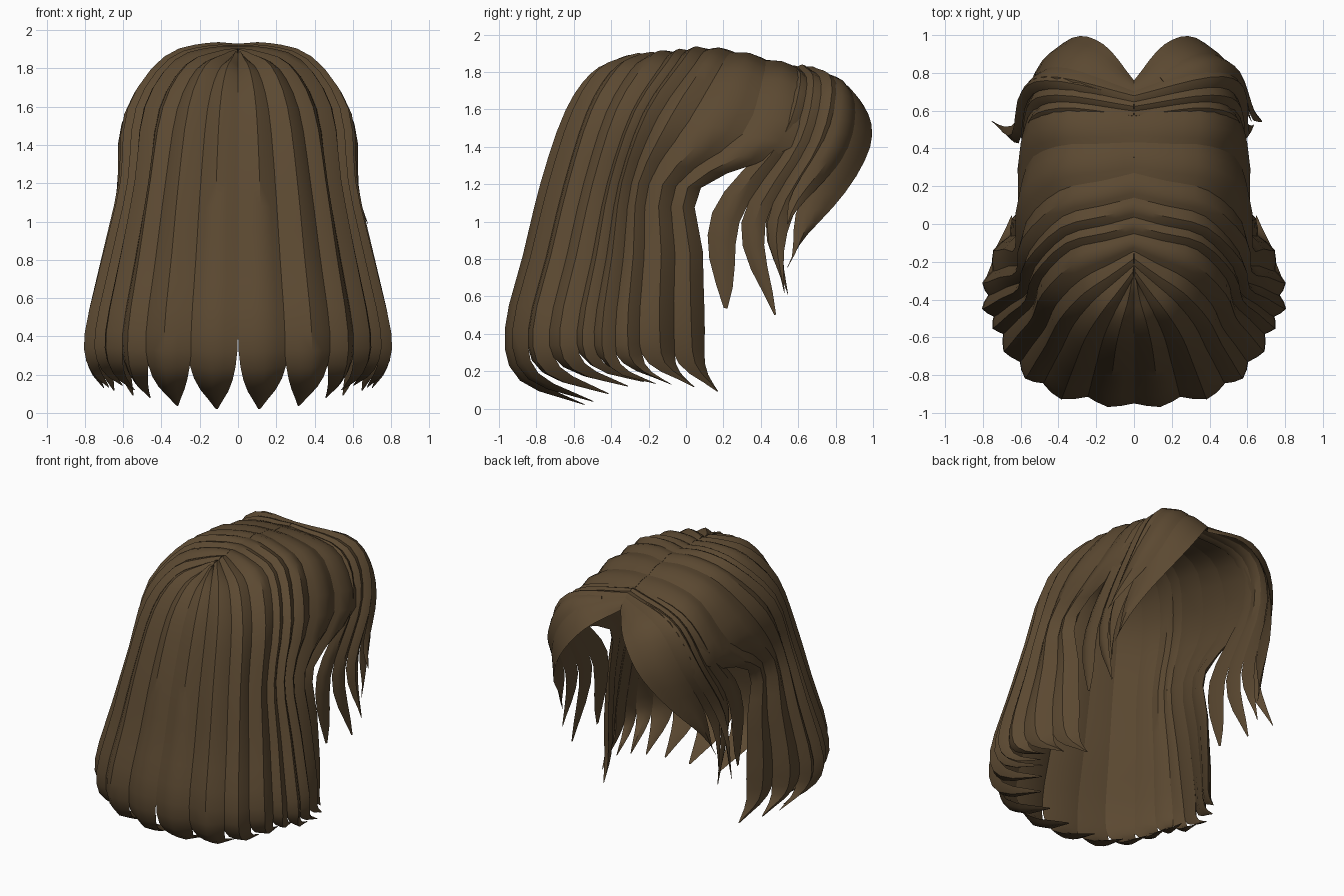
import bpy, bmesh, math
from mathutils import Vector

if "Cube" in bpy.data.objects:
    bpy.data.objects.remove(bpy.data.objects["Cube"])

brown = bpy.data.materials.new("dark_brown_hair")
brown.diffuse_color = (0.105, 0.066, 0.031, 1)
brown.use_nodes = True
brown.node_tree.nodes["Principled BSDF"].inputs["Base Color"].default_value = brown.diffuse_color


def spline(pts, s):
    """Catmull-Rom point at s in 0..1 through pts."""
    n = len(pts) - 1
    f = min(max(s, 0), 1) * n
    i = min(int(f), n - 1)
    k = f - i
    p1, p2 = pts[i], pts[i + 1]
    p0 = pts[i - 1] if i > 0 else p1 * 2 - p2
    p3 = pts[i + 2] if i + 2 <= n else p2 * 2 - p1
    return 0.5 * (2 * p1 + (p2 - p0) * k + (2 * p0 - 5 * p1 + 4 * p2 - p3) * k * k
                  + (3 * p1 - p0 - 3 * p2 + p3) * k ** 3)


def make_surface(guides):
    return lambda u, t: spline([spline(g, t) for g in guides], u / (len(guides) - 1))


def long_guide(part_y, part_z, rise, shoulder, temple, ear, swell, tip):
    """Guide curve from the parting over the head, down, and curling in at the tip."""
    top = Vector((0, part_y, part_z))
    shoulder, temple, ear, swell, tip = map(Vector, (shoulder, temple, ear, swell, tip))
    crown = top.lerp(shoulder, 0.43) + Vector((0, 0, rise))
    waist = ear.lerp(swell, 0.5)
    knee = Vector((*swell.xy.lerp(tip.xy, 0.16), swell.z + (tip.z - swell.z) * 0.62))
    return [top, crown, shoulder, temple, ear, waist, swell, knee, tip]


# Cross-section of a lock: (position across, height)
SECTION = [(0, 0), (0.25, 0.6), (0.5, 1), (0.75, 0.6), (1, 0), (0.5, -0.35)]


def lock(name, surf, u0, u1, taper, bulge, steps=18, mirror=True, lift=0.0):
    """Closed tapering lock covering u0..u1 of a guide surface."""
    bm = bmesh.new()
    rings = []
    mid, half = (u0 + u1) / 2, (u1 - u0) / 2
    for j in range(steps + 1):
        t = j / steps
        w = 1.0
        if t > taper:
            w = max(0.06, 1 - ((t - taper) / (1 - taper)) ** 2.2)
        du = surf(mid + half * 0.5, t) - surf(mid - half * 0.5, t)
        dt = surf(mid, min(t + 0.01, 1)) - surf(mid, max(t - 0.01, 0))
        nrm = dt.cross(du).normalized()
        ring = []
        for v, h in SECTION:
            p = surf(mid + half * w * (2 * v - 1), t)
            p = p + nrm * (h * bulge * w * min(1, 0.35 + 1.5 * t) + lift * min(1, 4 * t))
            if mirror:
                p.x = max(p.x, 0)
            ring.append(bm.verts.new(p))
        rings.append(ring)
    n = len(SECTION)
    for r, q in zip(rings, rings[1:]):
        for k in range(n):
            bm.faces.new((r[k], r[(k + 1) % n], q[(k + 1) % n], q[k]))
    bm.faces.new(rings[0])
    bm.faces.new(rings[-1])
    bmesh.ops.recalc_face_normals(bm, faces=bm.faces)
    me = bpy.data.meshes.new(name)
    bm.to_mesh(me)
    bm.free()
    me.materials.append(brown)
    ob = bpy.data.objects.new(name, me)
    bpy.context.collection.objects.link(ob)
    bpy.context.view_layer.objects.active = ob
    ob.select_set(True)
    bpy.ops.object.shade_smooth_by_angle(angle=math.radians(35))
    ob.select_set(False)
    if mirror:
        ob.modifiers.new("mirror", 'MIRROR')
    return ob


# Long hair, from the back centre round to the side of the face
back = make_surface([
    long_guide(-.33, 1.88, 0, (0, -.51, 1.76), (0, -.63, 1.58), (0, -.76, 1.2), (0, -.95, .42), (0, -.57, .01)),
    long_guide(-.22, 1.89, .01, (.21, -.41, 1.79), (.31, -.53, 1.58), (.37, -.65, 1.2), (.47, -.84, .42), (.4, -.46, .06)),
    long_guide(-.05, 1.9, .025, (.33, -.14, 1.82), (.48, -.29, 1.58), (.52, -.42, 1.2), (.68, -.58, .42), (.57, -.26, .14)),
    long_guide(.2, 1.91, .03, (.38, .1, 1.82), (.555, -.08, 1.55), (.58, -.25, 1.2), (.755, -.32, .42), (.7, -.08, .13)),
    long_guide(.6, 1.82, .03, (.42, .62, 1.71), (.56, .57, 1.4), (.56, .08, 1.18), (.56, .1, .5), (.5, .24, .08)),
])
edges = [0, .5, 1, 1.5, 2, 2.4, 2.8, 3.2, 3.6, 4]
for i, (a, b) in enumerate(zip(edges, edges[1:])):
    lock(f"long_lock_{i + 1}", back, max(a - 0.03, 0), min(b + 0.03, 4), 0.74, 0.045, 24,
         lift=0.007 * (i % 2))


def fringe_guide(part_y, part_z, *rest):
    return [Vector((0, part_y, part_z))] + [Vector(p) for p in rest]


# Fringe: sweeps forward from the parting, then down and back beside the face
fringe = make_surface([
    fringe_guide(.55, 1.82, (.38, .58, 1.74), (.54, .47, 1.46), (.54, .13, 1.05), (.56, .05, .57)),
    fringe_guide(.62, 1.83, (.4, .68, 1.73), (.54, .61, 1.43), (.56, .36, .98), (.59, .47, .5)),
    fringe_guide(.69, 1.81, (.38, .8, 1.73), (.54, .75, 1.43), (.58, .54, 1.03), (.64, .53, .66)),
    fringe_guide(.76, 1.73, (.16, .95, 1.62), (.33, .985, 1.4), (.52, .8, 1.08), (.6, .55, .83)),
])
for i, (a, b) in enumerate([(0, .7), (.66, 1.4), (1.36, 2.2), (2.15, 3)]):
    lock(f"fringe_lock_{i + 1}", fringe, a, b, 0.6, 0.03, 16)


# Single flicked locks lying over the fringe, one each side
def right_flick(u, t):
    return fringe(u, 0.1 + t * 0.75) + Vector((.07, -.02, .08)) * t ** 3


def left_flick(u, t):
    p = fringe(u, 0.1 + t * 0.9) + Vector((.12, .03, .02)) * t ** 4
    return Vector((-p.x, p.y, p.z))


lock("right_flick", right_flick, 1.9, 2.6, 0.5, 0.03, 14, mirror=False, lift=0.012)
lock("left_flick", left_flick, 2.0, 1.3, 0.6, 0.03, 14, mirror=False, lift=0.012)
